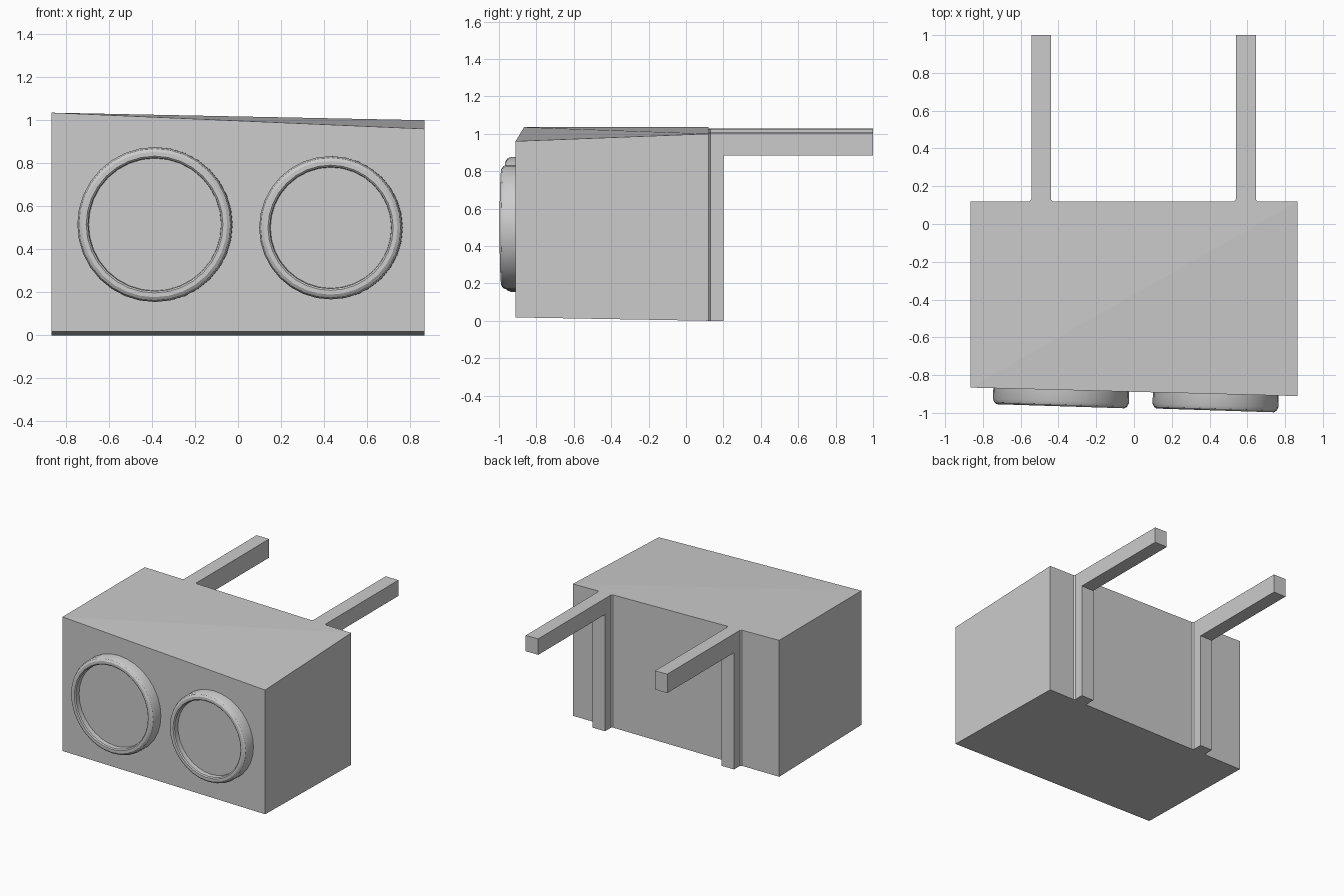
import bpy
from math import cos, sin, pi, radians, atan
from mathutils import Matrix
import bmesh

if "Cube" in bpy.data.objects:
    bpy.data.objects.remove(bpy.data.objects["Cube"])


def make(name, verts, faces, matrix=None):
    mesh = bpy.data.meshes.new(name)
    mesh.from_pydata(verts, [], faces)
    if matrix:
        mesh.transform(matrix)
    bm = bmesh.new()
    bm.from_mesh(mesh)
    bmesh.ops.recalc_face_normals(bm, faces=bm.faces)
    bm.to_mesh(mesh)
    bm.free()
    obj = bpy.data.objects.new(name, mesh)
    bpy.context.collection.objects.link(obj)
    return obj


W, BACK = 0.866, 0.12


def top_z(x):  # height of the sloping rear top edge
    return 1.035 - 0.035 * (x + W) / (2 * W)


# Skewed box body, top split along its diagonal
corners = [(-W, -0.866, 0.018), (W, -0.911, 0.018), (W, BACK, 0), (-W, BACK, 0),
           (-W, -0.866, 1.035), (W, -0.911, 0.96), (W, BACK, 1.0), (-W, BACK, 1.035)]
make("body", corners, [(0, 1, 2, 3), (0, 1, 5, 4), (1, 2, 6, 5), (2, 3, 7, 6),
                       (3, 0, 4, 7), (4, 5, 6), (4, 6, 7)])


def bracket(name, x0, x1):
    # L-shaped side profile: rear post plus long arm
    top = lambda x: [(x, BACK, 0), (x, 0.2, 0), (x, 0.2, 0.885), (x, 1.0, 0.885),
                     (x, 1.0, top_z(x)), (x, BACK, top_z(x))]
    n = 6
    sides = [(i, (i + 1) % n, (i + 1) % n + n, i + n) for i in range(n)]
    make(name, top(x0) + top(x1), [tuple(range(n)), tuple(range(n, 2 * n))] + sides)
    # Small chamfer fillets where the post meets the body
    for tag, x, d in (("left", x0, -0.01), ("right", x1, 0.01)):
        plan = [(x, BACK), (x + d, BACK), (x, BACK + 0.01)]
        v = [(a, b, 0) for a, b in plan] + [(a, b, top_z(a)) for a, b in plan]
        make(f"{name}_{tag}_fillet", v, [(0, 1, 2), (3, 4, 5), (0, 1, 4, 3),
                                         (1, 2, 5, 4), (2, 0, 3, 5)])


bracket("left_bracket", -0.543, -0.44)
bracket("right_bracket", 0.54, 0.645)


def dial(name, x, z, radius, face_y, sides=32):
    # Lathed raised ring with a recessed flat centre
    rim = [(0, -0.03), (0, 0.06), (-0.008, 0.078), (-0.022, 0.087),
           (-0.042, 0.087), (-0.05, 0.08), (-0.052, 0.045)]
    verts = [((radius + dr) * cos(2 * pi * i / sides), (radius + dr) * sin(2 * pi * i / sides), h)
             for dr, h in rim for i in range(sides)]
    faces = [(r * sides + i, r * sides + (i + 1) % sides,
              (r + 1) * sides + (i + 1) % sides, (r + 1) * sides + i)
             for r in range(len(rim) - 1) for i in range(sides)]
    faces += [tuple(range(sides)), tuple(range((len(rim) - 1) * sides, len(rim) * sides))]
    m = (Matrix.Translation((x, face_y, z)) @ Matrix.Rotation(-atan(0.032), 4, 'Z')
         @ Matrix.Rotation(radians(90), 4, 'X'))
    obj = make(name, verts, faces, m)
    bpy.ops.object.select_all(action='DESELECT')
    obj.select_set(True)
    bpy.context.view_layer.objects.active = obj
    bpy.ops.object.shade_smooth_by_angle(angle=radians(30))


# Front dials
dial("large_dial", -0.385, 0.515, 0.36, -0.878)
dial("small_dial", 0.433, 0.50, 0.333, -0.9)
